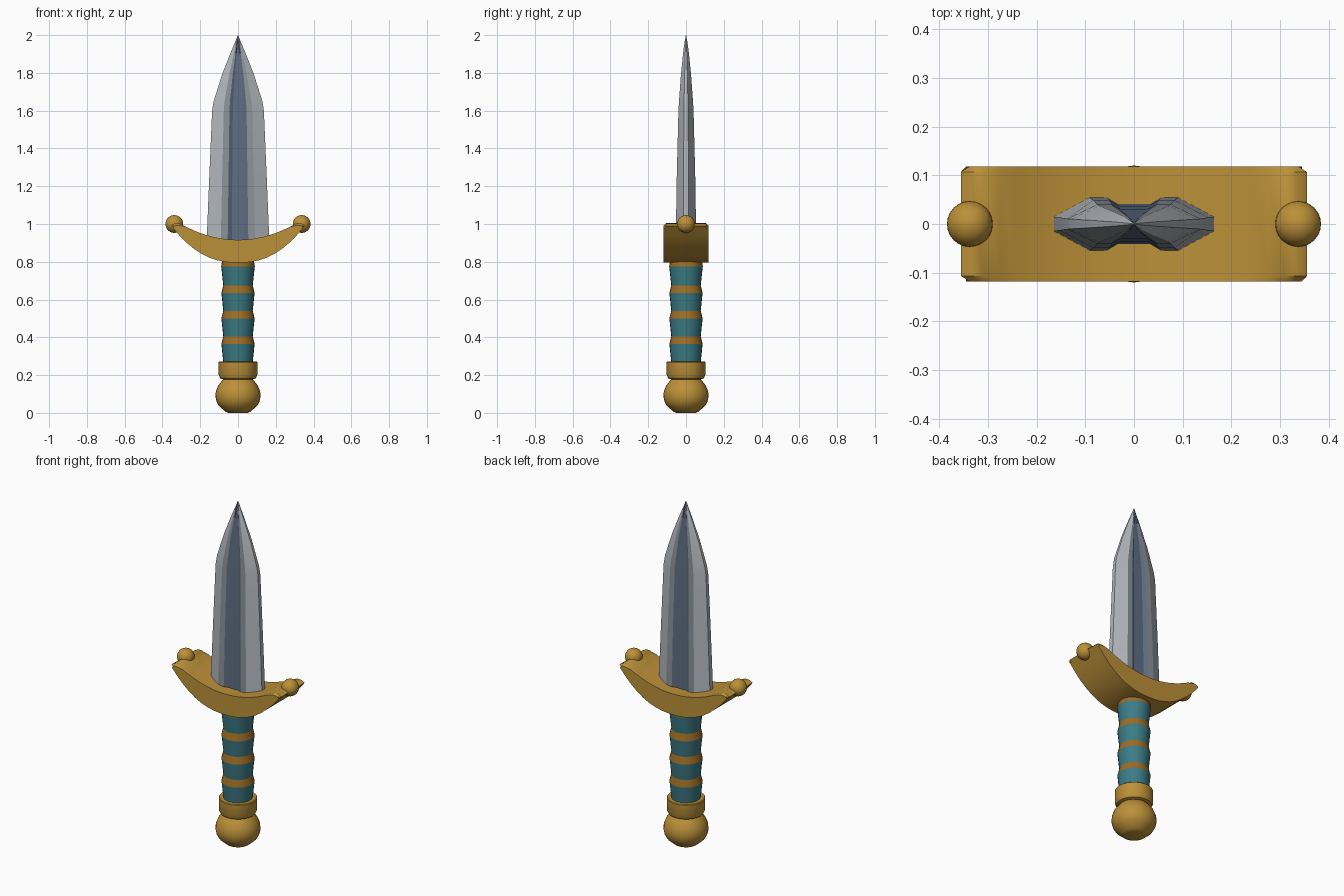
import bpy, bmesh, math

if "Cube" in bpy.data.objects:
    bpy.data.objects.remove(bpy.data.objects["Cube"])


def material(name, rgb):
    m = bpy.data.materials.new(name)
    m.diffuse_color = (*rgb, 1)
    m.use_nodes = True
    m.node_tree.nodes["Principled BSDF"].inputs["Base Color"].default_value = m.diffuse_color
    return m


GOLD = material("gold", (0.50, 0.28, 0.04))
BRONZE = material("bronze", (0.34, 0.15, 0.018))
TEAL = material("teal", (0.045, 0.20, 0.24))
EDGE = material("bright steel", (0.45, 0.48, 0.51))
FLAT = material("steel", (0.26, 0.29, 0.32))
FULLER = material("dark steel", (0.115, 0.155, 0.225))


def finish(name, bm, mats, angle=35):
    bmesh.ops.recalc_face_normals(bm, faces=bm.faces)
    me = bpy.data.meshes.new(name)
    bm.to_mesh(me)
    bm.free()
    for m in mats:
        me.materials.append(m)
    ob = bpy.data.objects.new(name, me)
    bpy.context.collection.objects.link(ob)
    bpy.ops.object.select_all(action='DESELECT')
    ob.select_set(True)
    bpy.context.view_layer.objects.active = ob
    bpy.ops.object.shade_smooth_by_angle(angle=math.radians(angle))
    return ob


def loft(bm, rings, mat_of=lambda row, col: 0):
    """Skin a stack of closed rings and cap both ends."""
    vs = [[bm.verts.new(p) for p in ring] for ring in rings]
    n = len(vs[0])
    for r in range(len(vs) - 1):
        for c in range(n):
            d = (c + 1) % n
            f = bm.faces.new((vs[r][c], vs[r][d], vs[r + 1][d], vs[r + 1][c]))
            f.material_index = mat_of(r, c)
    bm.faces.new(vs[0][::-1])
    bm.faces.new(vs[-1])


def lathe(name, profile, mats, mat_of=lambda row, col: 0, sides=24, angle=35):
    bm = bmesh.new()
    loft(bm, [[(r * math.cos(2 * math.pi * i / sides),
                r * math.sin(2 * math.pi * i / sides), z)
               for i in range(sides)] for r, z in profile], mat_of)
    return finish(name, bm, mats, angle)


# Blade: sixteen-point section with thin edges, flats and a sunken fuller
def blade_ring(z, w, t):
    q = [(w, 0.27 * t), (0.55 * w, t), (0.33 * w, t), (0.2 * w, 0.76 * t)]
    back = q + [(-x, y) for x, y in q[::-1]]
    return [(x, y, z) for x, y in back + [(-x, -y) for x, y in back]]


stations = [(0.86, 0.168, 0.055), (1.25, 0.152, 0.049), (1.60, 0.137, 0.040),
            (1.65, 0.129, 0.037), (1.79, 0.085, 0.027), (1.90, 0.042, 0.016),
            (1.96, 0.017, 0.008), (2.0, 0.001, 0.001)]
column_mats = [0, 1, 2, 2, 2, 1, 0, 0]
bm = bmesh.new()
loft(bm, [blade_ring(*s) for s in stations], lambda r, c: column_mats[c % 8])
finish("blade", bm, [EDGE, FLAT, FULLER], 25)

# Guard: upswept crescent, extruded in depth with bevelled rims
N = 9
lower = [(0.345 * i / N, 0.795 + 0.185 * (i / N) ** 2.35) for i in range(N + 1)]
upper = [(0.31 * i / N, 0.916 + 0.088 * (i / N) ** 2) for i in range(N + 1)]
half = lower + [(0.355, 0.99), (0.335, 1.003)] + upper[::-1]
outline = half + [(-x, z) for x, z in half[::-1] if x > 0]
bm = bmesh.new()
loft(bm, [[(x, y, z) for x, z in outline] for y in (-0.118, 0.118)])
rims = [e for e in bm.edges if abs(e.verts[0].co.y - e.verts[1].co.y) < 1e-5]
bmesh.ops.bevel(bm, geom=rims, offset=0.017, segments=1, affect='EDGES',
                clamp_overlap=True)
finish("guard", bm, [GOLD])

# Guard finials
for side, x in (("left", -0.337), ("right", 0.337)):
    bm = bmesh.new()
    bmesh.ops.create_uvsphere(bm, u_segments=24, v_segments=16, radius=0.047)
    bmesh.ops.translate(bm, verts=bm.verts, vec=(x, 0, 1.0))
    finish(side + "_finial", bm, [GOLD])

# Grip: tapered wrap segments separated by flared bronze bands
grip_profile = [(0.076, 0.25), (0.088, 0.365), (0.078, 0.405), (0.088, 0.50),
                (0.078, 0.54), (0.088, 0.635), (0.078, 0.675), (0.089, 0.775),
                (0.080, 0.83)]
lathe("grip", grip_profile, [TEAL, BRONZE], lambda r, c: r % 2, angle=15)

# Collar between grip and pommel
lathe("collar", [(0.08, 0.178), (0.094, 0.183), (0.102, 0.20), (0.102, 0.268),
                 (0.098, 0.272), (0.07, 0.272)], [GOLD])

# Pommel: rounded knob with a chamfered, flattened base
lathe("pommel", [(0.05, 0.0), (0.065, 0.006), (0.102, 0.038), (0.114, 0.06),
                 (0.12, 0.088), (0.117, 0.115), (0.105, 0.145),
                 (0.085, 0.17), (0.07, 0.185)], [GOLD])
